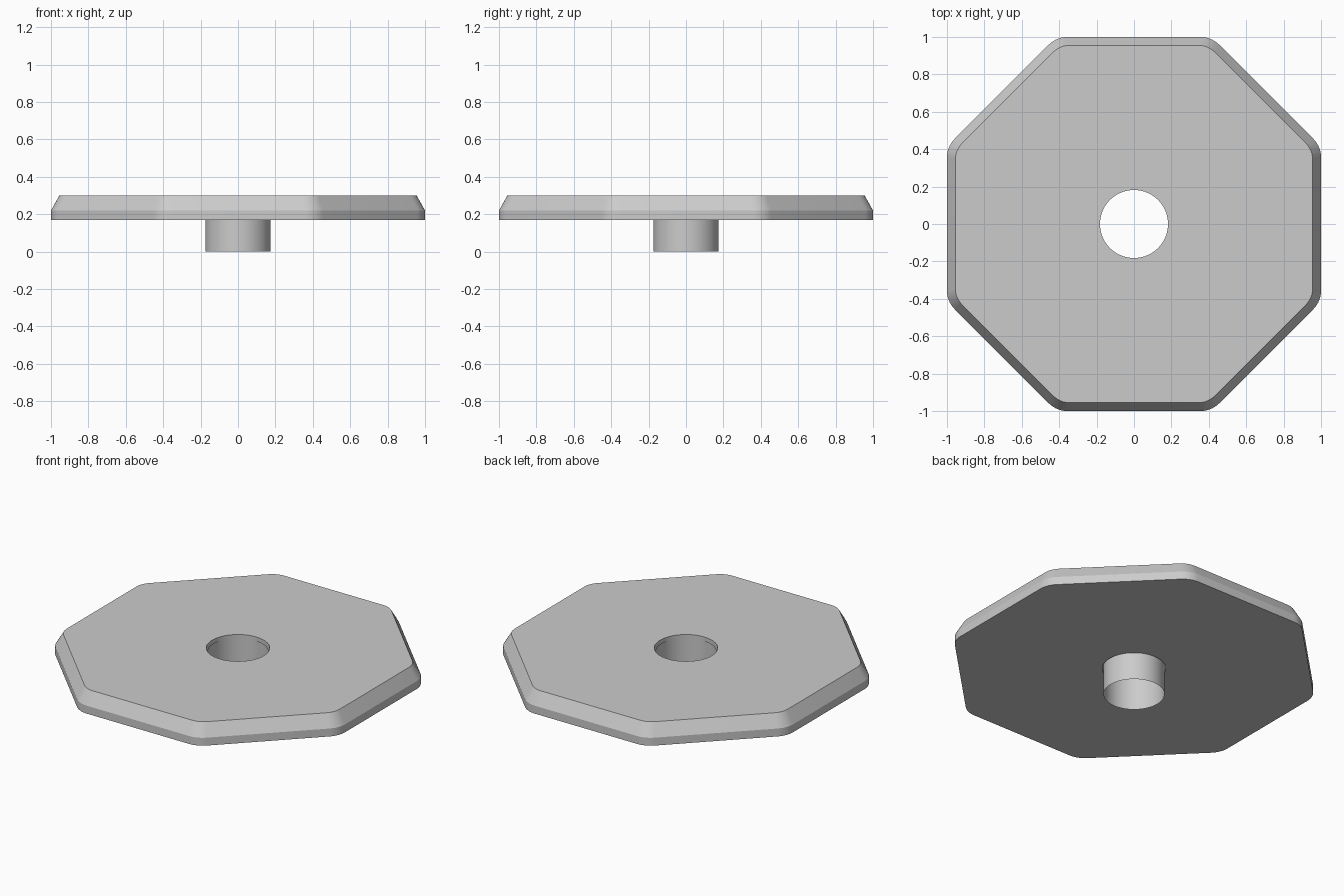
import bpy, bmesh
from math import cos, sin, radians

if "Cube" in bpy.data.objects:
    bpy.data.objects.remove(bpy.data.objects["Cube"])

ARC = 8            # points per rounded corner
N = 8 * ARC


def octagon(apothem, fillet, z):
    """Octagon ring with rounded corners."""
    d = (apothem - fillet) / cos(radians(22.5))
    pts = []
    for k in range(8):
        c = radians(22.5 + 45 * k)
        for j in range(ARC):
            a = radians(45 * k + 45 * j / (ARC - 1))
            pts.append((d * cos(c) + fillet * cos(a), d * sin(c) + fillet * sin(a), z))
    return pts


def circle(r, z):
    return [(r * cos(radians(360 * (i + .5) / N)), r * sin(radians(360 * (i + .5) / N)), z)
            for i in range(N)]


def loft(name, rings, closed):
    """Join successive rings with quads; closed links the last ring to the first."""
    bm = bmesh.new()
    rows = [[bm.verts.new(p) for p in ring] for ring in rings]
    pairs = list(zip(rows, rows[1:])) + ([(rows[-1], rows[0])] if closed else [])
    for a, b in pairs:
        for i in range(N):
            j = (i + 1) % N
            bm.faces.new((a[i], a[j], b[j], b[i]))
    me = bpy.data.meshes.new(name)
    bm.to_mesh(me)
    bm.free()
    ob = bpy.data.objects.new(name, me)
    bpy.context.collection.objects.link(ob)
    bpy.ops.object.select_all(action='DESELECT')
    ob.select_set(True)
    bpy.context.view_layer.objects.active = ob
    bpy.ops.object.shade_smooth_by_angle(angle=radians(25))
    return ob


# Chamfered octagonal plate with a round centre hole
loft("octagonal_plate", [
    circle(0.182, 0.17),
    octagon(1.0, 0.14, 0.17),
    octagon(1.0, 0.14, 0.22),
    octagon(0.955, 0.12, 0.30),
    circle(0.182, 0.30),
], True)

# Thin open sleeve through the hole
loft("centre_sleeve", [circle(0.175, 0.0), circle(0.175, 0.28)], False)
